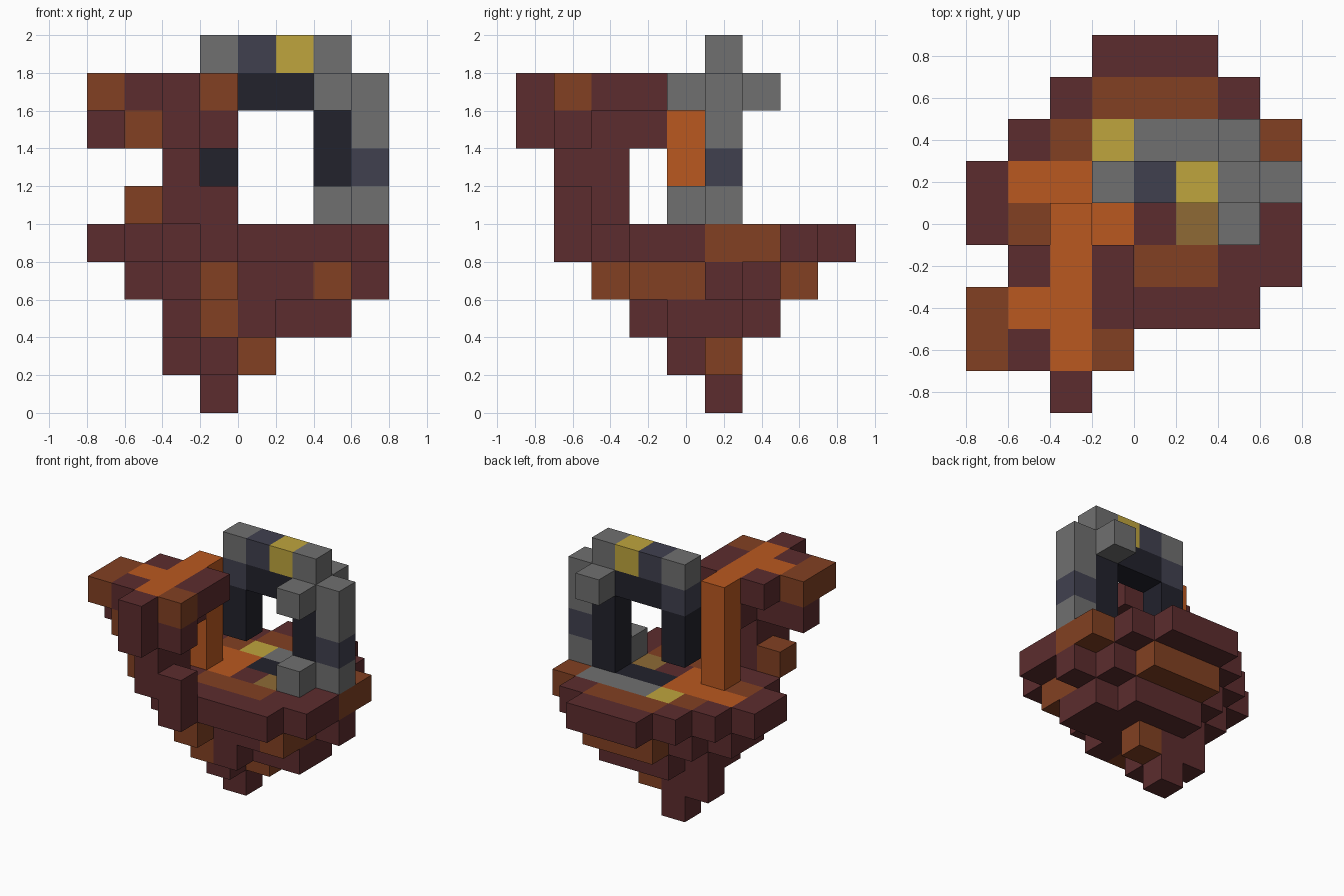
import bpy
import bmesh
from mathutils import Vector

cube = bpy.data.objects.get("Cube")
if cube:
    bpy.data.objects.remove(cube, do_unlink=True)

SIZE = 0.2                              # edge of one block
ORIGIN = Vector((-0.8, -0.9, 0.0))      # low corner of the block grid


def linear(hex_code):
    """Turn an sRGB hex colour into a linear RGBA tuple."""
    parts = [int(hex_code[n:n + 2], 16) / 255 for n in (0, 2, 4)]
    return tuple(c / 12.92 if c < 0.04 else ((c + 0.055) / 1.055) ** 2.4 for c in parts) + (1.0,)


def make_material(name, hex_code):
    mat = bpy.data.materials.new(name)
    mat.use_nodes = True
    colour = linear(hex_code)
    mat.diffuse_color = colour
    bsdf = next(n for n in mat.node_tree.nodes if n.type == 'BSDF_PRINCIPLED')
    bsdf.inputs["Base Color"].default_value = colour
    return mat


# One letter per colour, used in the block plans below
MATERIALS = {
    "d": make_material("dark_red_rock", "5c2c2e"),
    "b": make_material("brown_hot_rock", "824022"),
    "o": make_material("orange_lava", "ba5820"),
    "g": make_material("grey_stone", "707070"),
    "s": make_material("slate_stone", "40404f"),
    "n": make_material("navy_black_stone", "22222c"),
    "y": make_material("yellow_gold", "bfa53d"),
    "k": make_material("olive_brown", "8e6a35"),
}
LETTERS = list(MATERIALS)
AXES = [Vector(a) for a in ((1, 0, 0), (0, 1, 0), (0, 0, 1))]


def build_part(name, layers):
    """Build blocks from plans: (level, back row, rows from back to front)."""
    blocks = {}
    for level, back_row, rows in layers:
        for step, row in enumerate(rows.split()):
            for column, letter in enumerate(row):
                if letter != ".":
                    blocks[(column, back_row - step, level)] = letter

    mesh = bpy.data.meshes.new(name)
    for mat in MATERIALS.values():
        mesh.materials.append(mat)
    bm = bmesh.new()
    for cell, letter in blocks.items():
        middle = Vector(cell) + Vector((0.5, 0.5, 0.5))
        for n, axis in enumerate(AXES):
            u, v = AXES[(n + 1) % 3] / 2, AXES[(n + 2) % 3] / 2
            for side in (1, -1):
                if tuple(int(c) for c in Vector(cell) + axis * side) in blocks:
                    continue            # hidden between two blocks
                centre = middle + axis * side / 2
                corners = [centre - u - v, centre + u - v, centre + u + v, centre - u + v][::side]
                face = bm.faces.new([bm.verts.new(ORIGIN + c * SIZE) for c in corners])
                face.material_index = LETTERS.index(letter)
    bmesh.ops.remove_doubles(bm, verts=bm.verts, dist=SIZE / 100)
    bm.to_mesh(mesh)
    bm.free()
    obj = bpy.data.objects.new(name, mesh)
    bpy.context.collection.objects.link(obj)
    return obj


# Tapering rock below the island
build_part("island_underside", [
    (0, 5, "...d"),
    (1, 5, "..ddb ...d"),
    (2, 6, "...ddd ..ddddd ..ddddd ...bd"),
    (3, 7, "...bbb ..ddddd .ddddddd .dddddb ..ddddb ...b"),
])

# Round ground with lava, gold and paving
build_part("island_ground", [
    (4, 8, """...ddd..
              ..dbbbd.
              .dbygggb
              dooonndb
              dboodkdd
              .ddbbbdd
              ..ddddd.
              ...d...."""),
])

# Ruined stone gateway
build_part("gateway", [
    (5, 5, "......ng ......g"),
    (6, 5, "...n..ns"),
    (7, 5, "...n..ng"),
    (8, 6, "......g ...snnng ......g"),
    (9, 5, "...gsyg"),
])

# Overhanging rock arm carrying a lava channel
build_part("rock_arm", [
    (5, 2, ".bd ..dd"),
    (6, 2, "..d ..d"),
    (7, 3, "..d ddd .bdd ..d"),
    (8, 3, ".dod bood bdob ..d"),
])

# Lava pouring from the arm to the ground
build_part("lava_fall", [(level, 4, "..o") for level in range(5, 9)])
